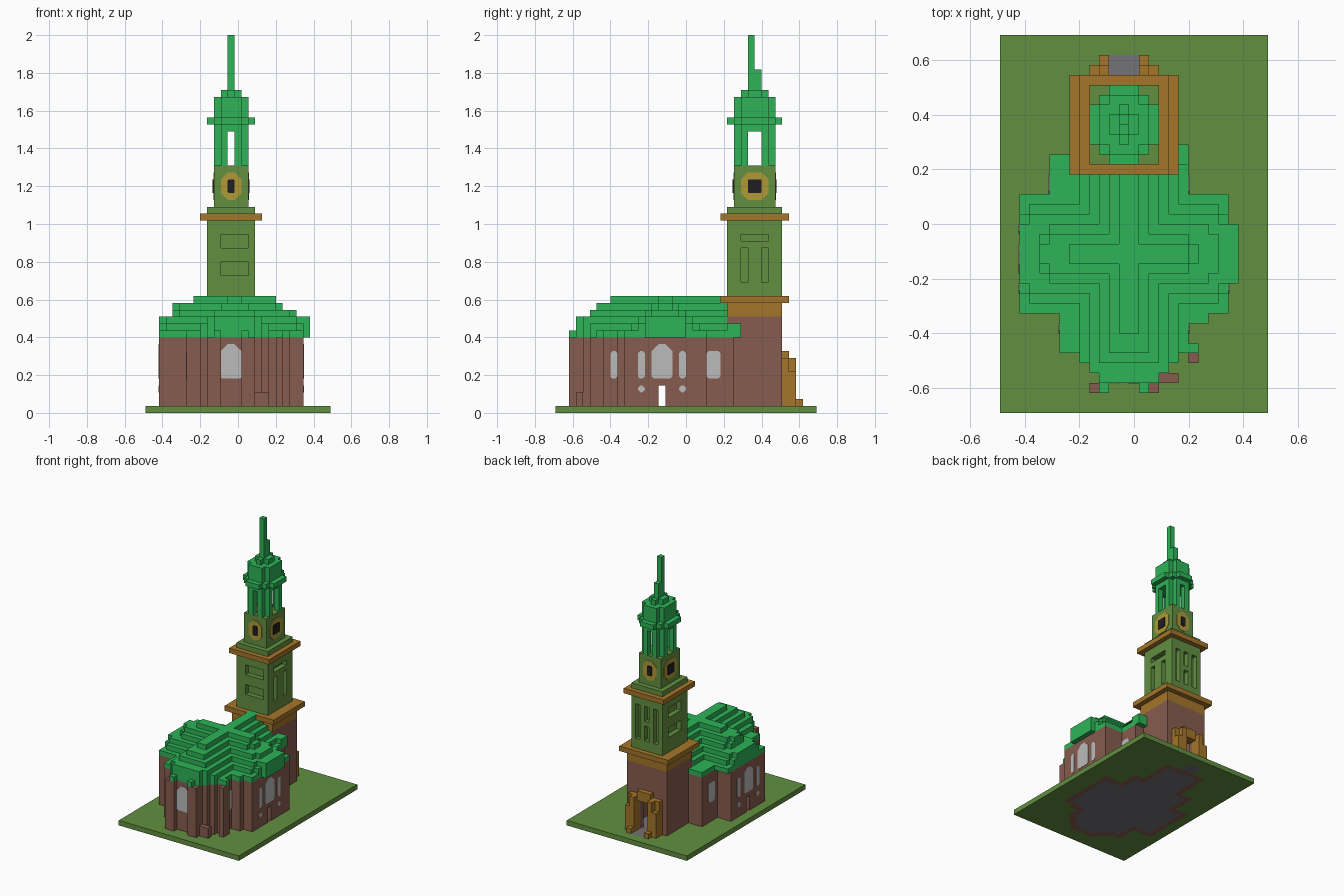
import bpy
import bmesh
from mathutils import Vector

if "Cube" in bpy.data.objects:
    bpy.data.objects.remove(bpy.data.objects["Cube"], do_unlink=True)

CELL = 2 / 55                        # edge of one building block
ORIGIN = Vector((13.5, 19, 0))       # grid point that lies at the world origin


def material(name, hexcode):
    srgb = [int(hexcode[n:n + 2], 16) / 255 for n in (0, 2, 4)]
    color = [((c + 0.055) / 1.055) ** 2.4 for c in srgb] + [1]
    mat = bpy.data.materials.new(name)
    mat.use_nodes = True
    mat.diffuse_color = color
    mat.node_tree.nodes["Principled BSDF"].inputs["Base Color"].default_value = color
    return mat


grass = material("moss green", "628F40")
copper = material("copper green", "2DB457")
brick = material("brick brown", "875C4E")
ochre = material("ochre stone", "A5762A")
glass = material("pale glass", "BBBBBB")
paving = material("grey paving", "737378")
gold = material("dial gold", "B09A35")
black = material("dial black", "1E1E24")


def finish(name, bm, mat):
    bmesh.ops.recalc_face_normals(bm, faces=bm.faces)
    mesh = bpy.data.meshes.new(name)
    bm.to_mesh(mesh)
    bm.free()
    mesh.materials.append(mat)
    bpy.context.collection.objects.link(bpy.data.objects.new(name, mesh))


def plan(i0, i1, j0, j1, cut=0, back_cut=None):
    """Floor plan cells of a rectangle with stepped corners."""
    back_cut = cut if back_cut is None else back_cut
    return {(i, j) for i in range(i0, i1) for j in range(j0, j1)
            if min(i - i0, i1 - 1 - i) + j - j0 >= cut
            and min(i - i0, i1 - 1 - i) + j1 - 1 - j >= back_cut}


def rise(cells, k0, k1):
    return {(i, j, k) for i, j in cells for k in range(k0, k1)}


def box(i0, i1, j0, j1, k0, k1, cut=0):
    return rise(plan(i0, i1, j0, j1, cut), k0, k1)


def inside(cells):
    """Cells of a plan that are surrounded on all sides."""
    return {(i, j) for i, j in cells
            if all((i + a, j + b) in cells for a in (-1, 0, 1) for b in (-1, 0, 1))}


def blocks(name, mat, cells):
    """Outer skin of a set of blocks."""
    bm = bmesh.new()
    verts = {}

    def vert(p):
        if p not in verts:
            verts[p] = bm.verts.new((Vector(p) - ORIGIN) * CELL)
        return verts[p]

    for cell in cells:
        for axis in range(3):
            for side in (0, 1):
                near = list(cell)
                near[axis] += 2 * side - 1
                if tuple(near) in cells:
                    continue
                ring = []
                for a, b in ((0, 0), (1, 0), (1, 1), (0, 1)):
                    p = list(cell)
                    p[axis] += side
                    p[(axis + 1) % 3] += a
                    p[(axis + 2) % 3] += b
                    ring.append(vert(tuple(p)))
                bm.faces.new(ring if side else ring[::-1])
    finish(name, bm, mat)


def plate(name, mat, axis, sign, wall, mid, width, low, high, foot, top, thick=0.1):
    """Thin panel with bevelled corners standing on a wall face."""
    w = width / 2
    outline = [(mid - w + foot, low), (mid + w - foot, low), (mid + w, low + foot),
               (mid + w, high - top), (mid + w - top, high), (mid - w + top, high),
               (mid - w, high - top), (mid - w, low + foot)]
    bm = bmesh.new()
    ring = []
    for u, z in outline:
        p = (wall, u, z) if axis == "x" else (u, wall, z)
        ring.append(bm.verts.new((Vector(p) - ORIGIN) * CELL))
    face = bm.faces.new(ring)
    out = Vector((sign, 0, 0) if axis == "x" else (0, sign, 0)) * thick * CELL
    new = bmesh.ops.extrude_face_region(bm, geom=[face])["geom"]
    bmesh.ops.translate(bm, vec=out, verts=[v for v in new if isinstance(v, bmesh.types.BMVert)])
    finish(name, bm, mat)


# Floor plan: nave with rounded apse, transept, tower
nave = plan(7, 19, 3, 26, 3, 0) | plan(6, 19, 6, 11) | plan(5, 19, 21, 26) | plan(19, 21, 9, 11)
transept = plan(2, 23, 10, 21) | plan(12, 23, 10, 22)
tower = plan(8, 17, 25, 33)
church = nave | transept | tower
rooms = inside(church)
porch = plan(11, 14, 33, 36)

blocks("ground", grass, rise(plan(0, 27, 0, 38) - church - porch, 0, 1))
blocks("floor", paving, rise(rooms | porch, 0, 1))

# Walls with side doors and a back doorway
walls = rise(church - rooms, 0, 11) | rise(tower - inside(tower), 11, 14)
walls -= box(0, 27, 15, 16, 1, 4) | box(11, 14, 32, 33, 1, 7)
blocks("walls", brick, walls)
buttresses = box(16, 18, 3, 4, 1, 3) | box(19, 20, 5, 7, 1, 11)
for i in (9, 14):
    buttresses |= box(i, i + 2, 2, 3, 1, 11)
blocks("buttresses", brick, buttresses)

# Stepped roof: each layer is a smaller cross
front_edge = (3, 3, 3, 5, 6, 8)
left_tip = (2, 2, 2, 4, 4, 7)
right_tip = (23, 23, 23, 22, 20, 19)
roof = rise(nave | transept, 11, 12) | box(23, 24, 13, 19, 11, 14)
roof |= box(10, 11, 2, 3, 11, 12) | box(14, 15, 2, 3, 11, 12)
roof |= box(17, 19, 25, 27, 11, 13) | box(19, 20, 6, 7, 11, 12)
for d in range(6):
    k = 11 + d
    roof |= rise(plan(7 + d, 19 - d, front_edge[d], 26, max(3 - d, 0), 0), k, k + 1)
    roof |= box(left_tip[d], right_tip[d], 10 + d, 22 - d, k, k + 1, 1 if 0 < d < 5 else 0)
blocks("roof", copper, roof - rise(tower, 11, 17))

# Tower cornices and shaft with recessed panels
blocks("lower_cornice", ochre, rise(tower, 14, 16) | box(7, 18, 24, 34, 16, 17))
blocks("upper_cornice", ochre, box(8, 17, 24, 34, 28, 29))
shaft = box(9, 16, 25, 33, 17, 28)
for k in (20, 24):
    shaft -= box(11, 15, 25, 26, k, k + 2) | box(9, 10, 27, 31, k, k + 2)
    shaft -= box(12, 13, 32, 33, k - 1, k + 2)
shaft -= box(15, 16, 27, 31, 25, 26)
for j in (27, 30):
    shaft -= box(15, 16, j, j + 1, 19, 24)
for i in (10, 14):
    shaft -= box(i, i + 1, 32, 33, 19, 26)
blocks("tower_shaft", grass, shaft)
blocks("clock_stage", grass, box(9, 16, 25, 33, 29, 30) | box(10, 15, 26, 32, 30, 36))

# Belfry: eight posts, ledge, dome and spire
belfry = box(10, 15, 26, 32, 41, 42, 1)
for i in (10, 14):
    for j in (27, 30):
        belfry |= box(i, i + 1, j, j + 1, 36, 41)
for i in (11, 13):
    for j in (26, 31):
        belfry |= box(i, i + 1, j, j + 1, 36, 41)
blocks("belfry", copper, belfry)
blocks("dome", copper, box(9, 16, 25, 33, 42, 43, 2) | box(10, 15, 26, 32, 43, 46, 1)
       | box(11, 14, 27, 31, 46, 47, 1))
blocks("spire", copper, box(12, 13, 28, 29, 47, 55) | box(12, 13, 29, 30, 47, 50))

# Back portal
portal = box(9, 16, 33, 34, 1, 8) | box(11, 14, 33, 34, 8, 9)
portal -= box(11, 14, 33, 34, 1, 7)
for outer, inner in ((9, 10), (15, 14)):
    portal |= box(outer, outer + 1, 34, 35, 1, 6) | box(inner, inner + 1, 34, 35, 1, 8)
    portal |= box(inner, inner + 1, 35, 36, 1, 2)
blocks("portal", ochre, portal)

# Clock dials on all four sides
for axis, sign, wall, mid, width in (("y", -1, 26, 12.5, 3), ("y", 1, 32, 12.5, 3),
                                     ("x", -1, 10, 29, 4), ("x", 1, 15, 29, 4)):
    plate("clock_dial", gold, axis, sign, wall, mid, width, 31, 35, 1, 1)
    plate("clock_centre", black, axis, sign, wall, mid, width - 2, 32, 34, 0.15, 0.15, 0.2)

# Windows
plate("apse_window", glass, "y", -1, 3, 12.5, 3, 5, 10, 0.2, 1)
for sign, arm, front, back in ((-1, 2, 6, 5), (1, 23, 19, 19)):
    plate("transept_window", glass, "x", sign, arm, 15.5, 3, 5, 10, 0.3, 1)
    for mid in (12.5, 18.5):
        plate("narrow_window", glass, "x", sign, arm, mid, 1, 5, 9, 0.3, 0.3)
        plate("small_window", glass, "x", sign, arm, mid, 1, 3, 4, 0.35, 0.35)
    plate("nave_front_window", glass, "x", sign, front, 8.5, 1, 5, 9, 0.3, 0.3)
    plate("nave_back_window", glass, "x", sign, back, 23, 2, 5, 9, 0.3, 0.3)
